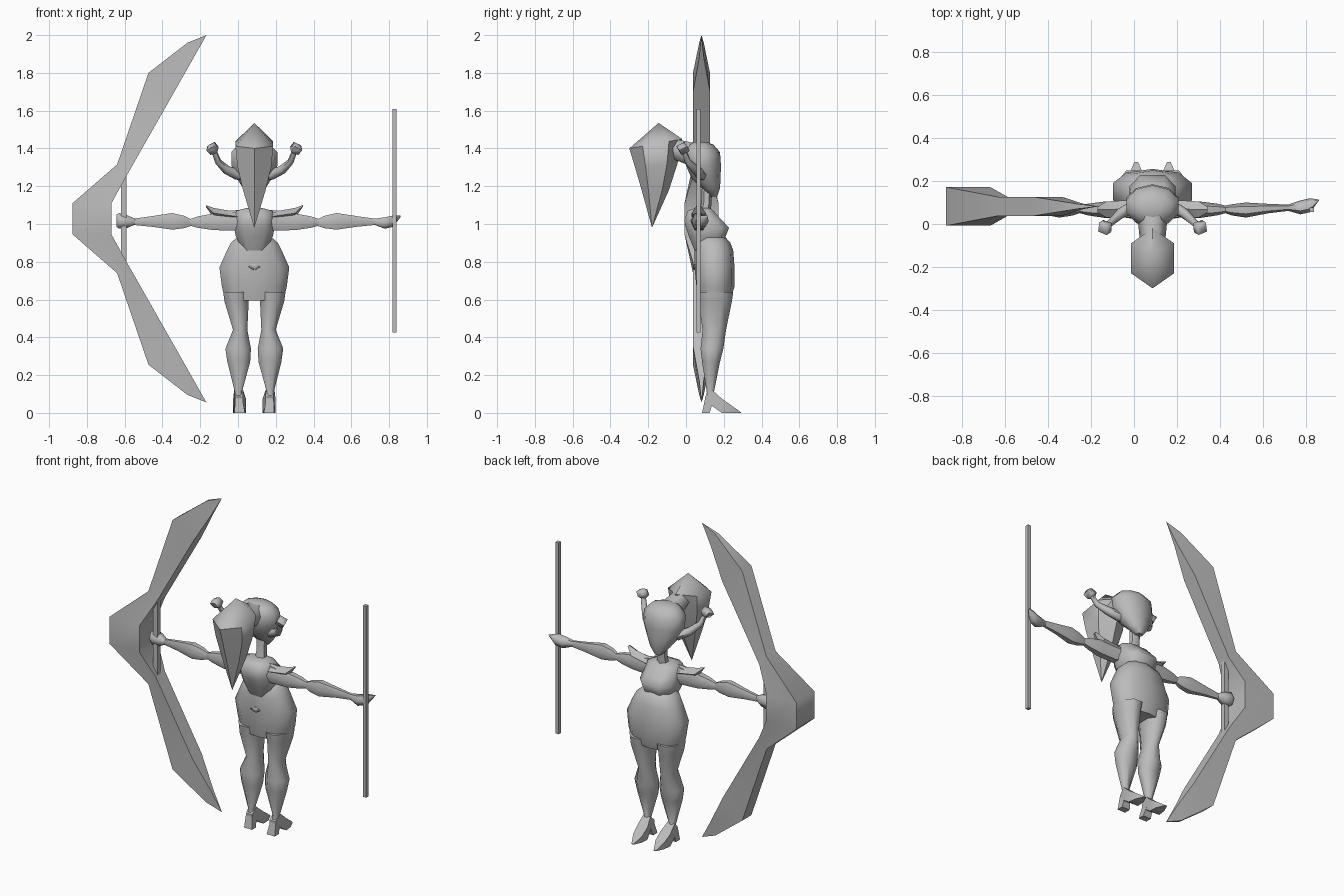
import bpy, bmesh, math
from mathutils import Vector

CX = 0.0865  # symmetry plane of the figure
grey = bpy.data.materials.new("warm_grey")
grey.diffuse_color = (0.5, 0.5, 0.5, 1)


def skin(name, rings, mirror=False, smooth=60):
    """Bridge rings of equal point count, cap both ends, optionally mirror."""
    bm = bmesh.new()
    for side in ((1, -1) if mirror else (1,)):
        loops = []
        for ring in rings:
            loops.append([bm.verts.new((CX + side * (p[0] - CX), p[1], p[2])) for p in ring])
        n = len(loops[0])
        for a, b in zip(loops, loops[1:]):
            for i in range(n):
                j = (i + 1) % n
                bm.faces.new((a[i], a[j], b[j], b[i]))
        bm.faces.new(loops[0])
        bm.faces.new(loops[-1])
    bmesh.ops.remove_doubles(bm, verts=bm.verts, dist=0.0003)
    bmesh.ops.recalc_face_normals(bm, faces=bm.faces)
    me = bpy.data.meshes.new(name)
    bm.to_mesh(me)
    bm.free()
    me.materials.append(grey)
    ob = bpy.data.objects.new(name, me)
    bpy.context.collection.objects.link(ob)
    bpy.context.view_layer.objects.active = ob
    ob.select_set(True)
    bpy.ops.object.shade_smooth_by_angle(angle=math.radians(smooth))
    ob.select_set(False)
    return ob


def oval(n, power=1.0, half_step=True):
    """Unit outline whose extremes reach 1."""
    pts = []
    for i in range(n):
        t = 2 * math.pi * (i + (0.5 if half_step else 0)) / n
        c, s = math.cos(t), math.sin(t)
        pts.append((math.copysign(abs(c) ** power, c), math.copysign(abs(s) ** power, s)))
    mx, my = max(p[0] for p in pts), max(p[1] for p in pts)
    return [(p[0] / mx, p[1] / my) for p in pts]


def upright(name, rows, n=8, mirror=False, power=1.0, half_step=True, smooth=60):
    """rows: z, x0, x1, y0, y1 (x measured from the symmetry plane)."""
    o = oval(n, power, half_step)
    rings = [[(CX + (x0 + x1) / 2 + (x1 - x0) / 2 * u, (y0 + y1) / 2 + (y1 - y0) / 2 * v, z)
              for u, v in o] for z, x0, x1, y0, y1 in rows]
    return skin(name, rings, mirror, smooth)


def sideways(name, rows, n=6, mirror=False, smooth=60):
    """rows: x, y0, y1, z0, z1 (x measured from the symmetry plane)."""
    o = oval(n, 1.0, False)
    rings = [[(CX + x, (y0 + y1) / 2 + (y1 - y0) / 2 * u, (z0 + z1) / 2 + (z1 - z0) / 2 * v)
              for u, v in o] for x, y0, y1, z0, z1 in rows]
    return skin(name, rings, mirror, smooth)


def tube(name, path, n=6, mirror=False):
    """path: x, y, z, radius in world space."""
    rings = []
    for i, (x, y, z, r) in enumerate(path):
        a = Vector(path[max(i - 1, 0)][:3])
        b = Vector(path[min(i + 1, len(path) - 1)][:3])
        q = (b - a).to_track_quat('Z', 'Y')
        rings.append([Vector((x, y, z)) + q @ Vector((r * math.cos(2 * math.pi * k / n),
                     r * math.sin(2 * math.pi * k / n), 0)) for k in range(n)])
    return skin(name, rings, mirror)


def box(name, x0, x1, y0, y1, z0, z1):
    return skin(name, [[(x0, y0, z), (x1, y0, z), (x1, y1, z), (x0, y1, z)] for z in (z0, z1)],
                smooth=30)


# Bow: outer x, z, inner x, z, half depth; lower limb mirrors the upper
half = [(-0.167, 2.0, -0.167, 2.0, 0.0), (-0.267, 1.96, -0.235, 1.88, 0.012),
        (-0.474, 1.80, -0.337, 1.70, 0.045), (-0.64, 1.315, -0.59, 1.255, 0.045),
        (-0.876, 1.11, -0.67, 1.11, 0.09)]
low = [(a, 2.055 - b, c, 2.055 - d, w) for a, b, c, d, w in reversed(half)]
skin("bow", [[(a, 0.082 - w, b), (a, 0.082 + w, b), (c, 0.082 + w, d), (c, 0.082 - w, d)]
             for a, b, c, d, w in half + low], smooth=50)
box("bow_string", -0.62, -0.59, 0.055, 0.085, 0.80, 1.255)
box("arrow_shaft", 0.818, 0.84, 0.055, 0.077, 0.425, 1.61)

# Hips and legs
upright("hips", [(0.595, -0.155, 0.155, 0.07, 0.235), (0.67, -0.172, 0.172, 0.055, 0.257),
                 (0.77, -0.185, 0.185, 0.045, 0.257), (0.86, -0.145, 0.145, 0.045, 0.25),
                 (0.90, -0.125, 0.125, 0.05, 0.235), (0.94, -0.08, 0.08, 0.07, 0.20)],
        n=10, power=0.85)
upright("leg", [(0.64, 0.02, 0.165, 0.06, 0.25), (0.59, 0.03, 0.158, 0.065, 0.243),
                (0.44, 0.037, 0.113, 0.088, 0.212), (0.34, 0.018, 0.153, 0.077, 0.198),
                (0.27, 0.022, 0.143, 0.085, 0.18), (0.11, 0.066, 0.103, 0.11, 0.148),
                (0.08, 0.063, 0.105, 0.105, 0.165)], mirror=True)
# Shoes: sloping foot and heel
skin("shoe", [[(CX + c - w, y, z0), (CX + c + w, y, z0), (CX + c + w, y, z1), (CX + c - w, y, z1)]
              for c, y, w, z0, z1 in [(0.08, 0.1, 0.02, 0.05, 0.085), (0.083, 0.14, 0.024, 0.035, 0.12),
                                      (0.078, 0.19, 0.034, 0.0, 0.075), (0.076, 0.24, 0.03, 0.0, 0.04),
                                      (0.076, 0.29, 0.008, 0.0, 0.004)]], True, 40)
upright("heel", [(0.0, 0.05, 0.105, 0.085, 0.125), (0.08, 0.064, 0.102, 0.102, 0.15)],
        n=4, mirror=True, smooth=30)
# Small ornament on the lower back
upright("back_ornament", [(0.757, -0.005, 0.005, 0.042, 0.06), (0.773, -0.032, 0.032, 0.036, 0.06),
                          (0.789, -0.012, 0.012, 0.042, 0.06)], n=6)

# Torso and neck
upright("torso", [(0.86, -0.063, 0.063, 0.045, 0.19), (0.935, -0.098, 0.098, 0.015, 0.21),
                  (0.98, -0.107, 0.107, 0.0, 0.228), (1.02, -0.102, 0.102, -0.01, 0.19),
                  (1.07, -0.095, 0.095, 0.01, 0.145), (1.085, -0.04, 0.04, 0.05, 0.125)],
        n=8, power=0.7)
upright("neck", [(1.05, -0.035, 0.035, 0.06, 0.13), (1.11, -0.026, 0.026, 0.08, 0.135),
                 (1.22, -0.026, 0.026, 0.085, 0.14)], n=6)

# Head and ponytail
upright("head", [(1.145, -0.022, 0.022, 0.125, 0.165), (1.19, -0.06, 0.06, 0.085, 0.18),
                 (1.24, -0.092, 0.092, 0.03, 0.183), (1.31, -0.122, 0.122, 0.0, 0.185),
                 (1.38, -0.122, 0.122, -0.015, 0.18), (1.42, -0.085, 0.085, 0.01, 0.145),
                 (1.435, -0.04, 0.04, 0.04, 0.11)], n=10)
# Ponytail rings lean so the front edge sits higher than the back edge
tail = [(-0.145, 1.535, -0.145, 1.535, 0.0), (-0.30, 1.40, -0.02, 1.45, 0.1),
        (-0.27, 1.30, -0.045, 1.32, 0.09), (-0.235, 1.18, -0.09, 1.18, 0.06),
        (-0.18, 0.98, -0.18, 0.98, 0.0)]
skin("ponytail", [[(CX + w * u, (a + c) / 2 + (c - a) / 2 * v, (b + d) / 2 + (d - b) / 2 * v)
                   for u, v in oval(6, 1.0, True)] for a, b, c, d, w in tail], smooth=50)
tube("hair_tie", [(CX, 0.03, 1.37, 0.07), (CX, -0.07, 1.40, 0.06)], n=6)

# Curved horns with cube tips
tube("horn", [(0.13, 0.10, 1.255, 0.028), (0.175, 0.08, 1.26, 0.03), (0.235, 0.05, 1.288, 0.024),
              (0.278, 0.01, 1.33, 0.017), (0.302, -0.012, 1.39, 0.014)], mirror=True)
tube("horn_tip", [(0.292, -0.005, 1.375, 0.012), (0.298, -0.01, 1.388, 0.034),
                  (0.318, -0.022, 1.412, 0.034), (0.322, -0.024, 1.42, 0.012)], n=4, mirror=True)

# Arms, shoulder pads and hands
sideways("upper_arm", [(0.06, 0.02, 0.12, 0.97, 1.07), (0.13, 0.03, 0.108, 0.965, 1.06),
                       (0.22, 0.028, 0.105, 0.968, 1.055), (0.30, 0.04, 0.095, 0.98, 1.04),
                       (0.345, 0.052, 0.085, 0.992, 1.025)], mirror=True)
sideways("forearm", [(0.335, 0.052, 0.085, 0.99, 1.025), (0.37, 0.04, 0.092, 0.978, 1.043),
                     (0.435, 0.03, 0.1, 0.97, 1.058), (0.54, 0.05, 0.094, 0.985, 1.042),
                     (0.64, 0.062, 0.09, 0.995, 1.028)], mirror=True)
sideways("shoulder_pad", [(0.08, 0.03, 0.11, 1.0, 1.075), (0.13, 0.03, 0.11, 1.02, 1.07),
                          (0.215, 0.03, 0.105, 1.03, 1.085), (0.257, 0.055, 0.08, 1.092, 1.10)],
         n=4, mirror=True, smooth=30)
sideways("bow_hand", [(-0.63, 0.062, 0.09, 0.998, 1.028), (-0.67, 0.045, 0.115, 0.98, 1.045),
                      (-0.715, 0.04, 0.12, 0.975, 1.058), (-0.73, 0.05, 0.11, 0.985, 1.05)])
sideways("arrow_hand", [(0.63, 0.062, 0.09, 0.998, 1.028), (0.69, 0.045, 0.11, 0.975, 1.035),
                        (0.735, 0.055, 0.12, 0.985, 1.045), (0.775, 0.108, 0.114, 1.038, 1.044)])
